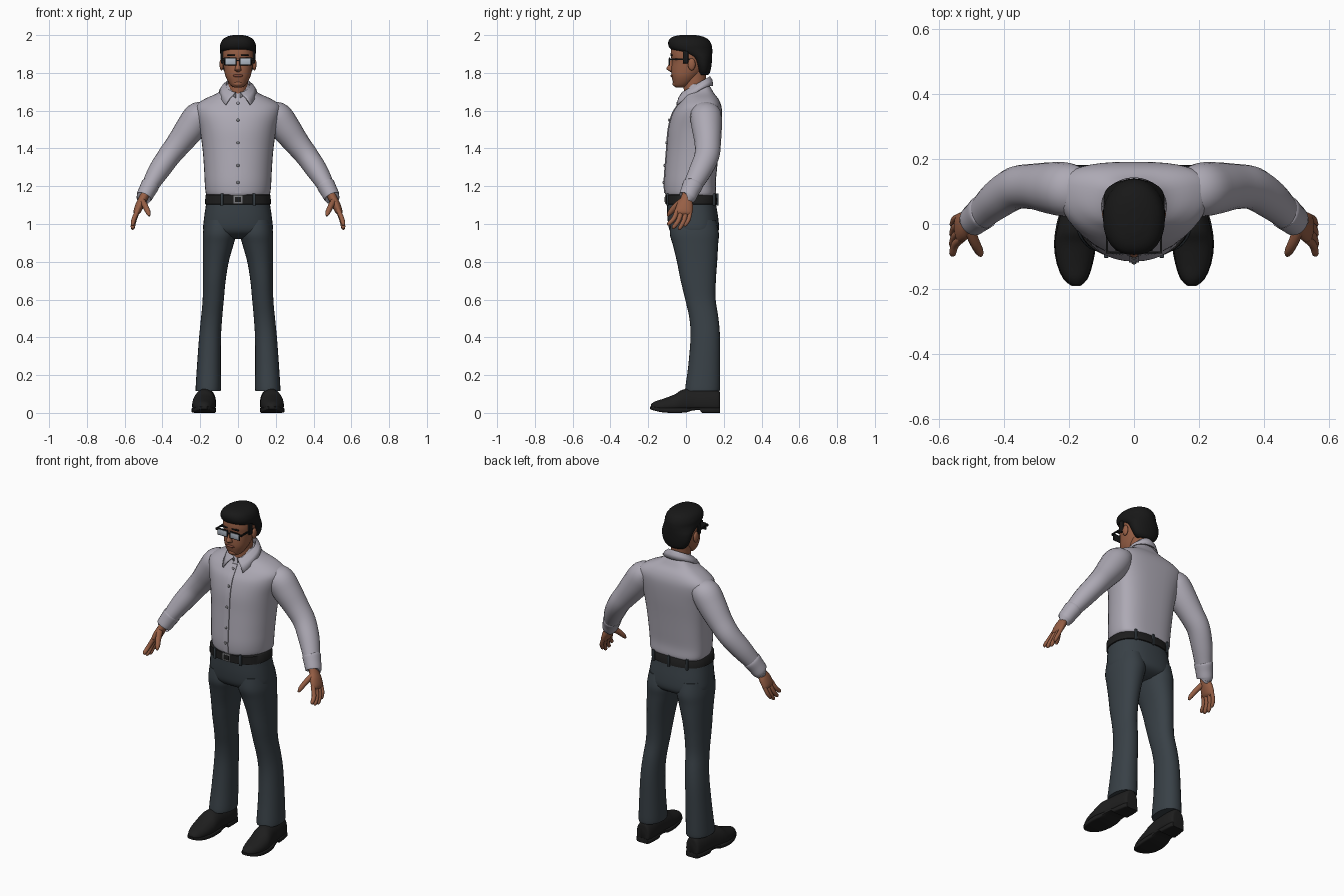
import bpy, bmesh, math
from mathutils import Vector


def material(name, rgb):
    m = bpy.data.materials.new(name)
    m.diffuse_color = (*rgb, 1)
    return m


SHIRT = material("shirt_grey", (0.42, 0.40, 0.46))
CLOTH = material("trouser_slate", (0.040, 0.052, 0.062))
SKIN = material("skin", (0.31, 0.115, 0.06))
LIP = material("lip", (0.21, 0.065, 0.04))
HAIR = material("hair_black", (0.009, 0.009, 0.009))
LEATHER = material("leather_black", (0.013, 0.013, 0.013))
GLASS = material("lens_blue_grey", (0.42, 0.47, 0.54))
METAL = material("metal_grey", (0.2, 0.2, 0.21))


def finish(name, bm, mat, angle=50):
    bmesh.ops.recalc_face_normals(bm, faces=bm.faces)
    me = bpy.data.meshes.new(name)
    bm.to_mesh(me)
    bm.free()
    me.materials.append(mat)
    ob = bpy.data.objects.new(name, me)
    bpy.context.collection.objects.link(ob)
    bpy.ops.object.select_all(action='DESELECT')
    ob.select_set(True)
    bpy.context.view_layer.objects.active = ob
    bpy.ops.object.shade_smooth_by_angle(angle=math.radians(angle))
    return ob


def resample(rows, k=4):
    """Catmull-Rom through rows of numbers."""
    out = []
    for i in range(len(rows) - 1):
        a, b, c, d = rows[max(i - 1, 0)], rows[i], rows[i + 1], rows[min(i + 2, len(rows) - 1)]
        for s in range(k):
            t = s / k
            out.append([0.5 * (2 * q + (r - p) * t + (2 * p - 5 * q + 4 * r - w) * t * t
                               + (3 * q - p - 3 * r + w) * t ** 3) for p, q, r, w in zip(a, b, c, d)])
    return out + [list(rows[-1])]


def skin_rings(name, rings, mat, angle=50):
    bm = bmesh.new()
    vs = [[bm.verts.new(p) for p in ring] for ring in rings]
    n = len(vs[0])
    for a, b in zip(vs, vs[1:]):
        for i in range(n):
            bm.faces.new((a[i], a[(i + 1) % n], b[(i + 1) % n], b[i]))
    bm.faces.new(vs[0])
    bm.faces.new(vs[-1])
    return finish(name, bm, mat, angle)


def power(v, e):
    return math.copysign(abs(v) ** e, v)


def loft(name, rows, mat, axis='z', mid=0.5, pf=2.0, pb=2.0, n=28, k=4, angle=50):
    """Rows are (height, centre, half width, front, back); front/back become low/high on axis y."""
    rings = []
    for h, cx, rx, lo, hi in resample(rows, k):
        c, ring = lo + (hi - lo) * mid, []
        for i in range(n):
            a = 2 * math.pi * i / n
            e = 2 / (pb if math.sin(a) > 0 else pf)
            x = cx + rx * power(math.cos(a), e)
            w = c + (hi - c if math.sin(a) > 0 else c - lo) * power(math.sin(a), e)
            ring.append((x, w, h) if axis == 'z' else (x, h, w))
        rings.append(ring)
    return skin_rings(name, rings, mat, angle)


def tube(name, rows, mat, s=1, n=20, k=4):
    """Rows are (x, y, z, radius across, radius fore-aft); s mirrors in x."""
    rows = resample(rows, k)
    pts = [Vector((r[0] * s, r[1], r[2])) for r in rows]
    rings = []
    for i, (p, r) in enumerate(zip(pts, rows)):
        t = (pts[min(i + 1, len(pts) - 1)] - pts[max(i - 1, 0)]).normalized()
        u = Vector((0, 1, 0)).cross(t).normalized()
        v = t.cross(u)
        rings.append([p + u * r[3] * math.cos(a) + v * r[4] * math.sin(a)
                      for a in (2 * math.pi * j / n for j in range(n))])
    return skin_rings(name, rings, mat)


def box(name, loc, size, mat, bevel=0.0):
    bm = bmesh.new()
    bmesh.ops.create_cube(bm, size=1)
    for v in bm.verts:
        v.co = Vector([v.co[i] * size[i] + loc[i] for i in range(3)])
    if bevel:
        bmesh.ops.bevel(bm, geom=bm.edges[:], offset=bevel, segments=2, affect='EDGES', profile=0.5)
    return finish(name, bm, mat, 35)


def ball(name, loc, size, mat):
    bm = bmesh.new()
    bmesh.ops.create_uvsphere(bm, u_segments=16, v_segments=10, radius=1)
    for v in bm.verts:
        v.co = Vector([v.co[i] * size[i] + loc[i] for i in range(3)])
    return finish(name, bm, mat)


# Shirt body: round front, flatter back
body = [(1.15, 0, .162, -.104, .155), (1.165, 0, .171, -.112, .16), (1.22, 0, .176, -.115, .158),
        (1.3, 0, .18, -.11, .165), (1.4, 0, .188, -.102, .175), (1.5, 0, .203, -.094, .186),
        (1.58, 0, .225, -.074, .191), (1.625, 0, .226, -.048, .187), (1.66, 0, .18, -.025, .173),
        (1.69, 0, .115, -.012, .15), (1.715, 0, .08, 0, .135), (1.74, 0, .06, .005, .12)]
loft("shirt_body", body, SHIRT, mid=.62, pf=2.15, pb=2.8, n=40)

# Front placket follows the chest line, with buttons on it
line = [(r[0], r[3]) for r in resample(body[1:9])]
skin_rings("shirt_placket", [[(-.015, y - .004, z), (.015, y - .004, z), (.015, y + .012, z), (-.015, y + .012, z)]
                             for z, y in line], SHIRT, 30)
for z in (1.22, 1.31, 1.43, 1.55, 1.64):
    y = min(line, key=lambda q: abs(q[0] - z))[1]
    ball("shirt_button", (0, y - .005, z), (.008, .004, .008), METAL if z < 1.6 else SHIRT)

# Folded collar, open at the throat with two points
bm = bmesh.new()
prev = None
for i in range(41):
    phi = math.radians(10 + 340 * i / 40)
    psi = math.radians(42 + 276 * i / 40)
    f, g = (1 + math.cos(phi)) / 2, (1 + math.cos(psi)) / 2
    top = Vector((.063 * math.sin(phi), .052 - .075 * math.cos(phi), 1.782 - .085 * f))
    low = Vector((.10 * math.sin(psi), .055 - (.142 if g > .5 else .088) * math.cos(psi), 1.732 - .132 * g * g))
    inner = Vector((top.x * .88, .052 + (top.y - .052) * .88, top.z - .04))
    bulge = (top + low) / 2 + Vector((.005 * math.sin(psi), -.006 * math.cos(psi), .004))
    cur = [bm.verts.new(p) for p in (inner, top, bulge, low)]
    if prev:
        for j in range(3):
            bm.faces.new((prev[j], cur[j], cur[j + 1], prev[j + 1]))
    prev = cur
collar = finish("shirt_collar", bm, SHIRT)
mod = collar.modifiers.new("thickness", 'SOLIDIFY')
mod.thickness = .007

# Sleeves, cuffs and hands
for s in (1, -1):
    tube("sleeve", [(.16, .10, 1.60, .05, .07), (.205, .105, 1.572, .078, .083), (.25, .11, 1.51, .079, .08),
                    (.31, .115, 1.43, .068, .07), (.365, .11, 1.36, .061, .066), (.42, .075, 1.28, .056, .06),
                    (.465, .035, 1.205, .045, .05), (.493, .012, 1.155, .04, .045)], SHIRT, s)
    tube("cuff", [(.461, .038, 1.212, .044, .049), (.464, .036, 1.207, .049, .054),
                  (.48, .022, 1.177, .046, .05), (.496, .009, 1.146, .043, .047), (.498, .007, 1.142, .038, .042)],
         SHIRT, s)
    tube("palm", [(.488, .015, 1.165, .025, .032), (.505, .003, 1.13, .023, .033), (.52, -.005, 1.10, .023, .043),
                  (.535, -.012, 1.065, .019, .046), (.54, -.014, 1.05, .01, .038)], SKIN, s)
    for base, tip, z, r in ((-.046, -.09, .992, .0125), (-.022, -.064, .975, .013),
                            (.002, -.032, .97, .0125), (.024, -.002, .987, .011)):
        m = (base + tip) / 2
        tube("finger", [(.53, base, 1.075, r, r), (.55, m + .004, (1.065 + z) / 2, r, r),
                        (.557, tip, z + .01, r * .85, r * .85), (.556, tip - .003, z, r * .35, r * .35)],
             SKIN, s, 10, 3)
    tube("thumb", [(.508, -.012, 1.125, .016, .02), (.49, -.055, 1.093, .015, .017),
                   (.475, -.085, 1.06, .013, .013), (.47, -.097, 1.042, .005, .005)], SKIN, s, 10, 3)

# Trousers
loft("trouser_seat", [(1.15, 0, .163, -.1, .154), (1.1, 0, .17, -.1, .16), (1.03, 0, .18, -.098, .171),
                      (.97, 0, .184, -.088, .174), (.94, 0, .165, -.06, .155), (.92, 0, .11, -.01, .11)],
     CLOTH, pf=2.4, pb=2.5, n=36)
for s in (1, -1):
    loft("trouser_leg", [(1.02, s * .098, .078, -.08, .16), (.95, s * .0975, .088, -.086, .174),
                         (.89, s * .105, .081, -.07, .17), (.8, s * .117, .068, -.048, .165),
                         (.7, s * .1255, .06, -.028, .158), (.6, s * .131, .056, -.004, .157),
                         (.5, s * .14, .056, .018, .172), (.4, s * .148, .058, .024, .18),
                         (.25, s * .154, .063, .012, .181), (.14, s * .157, .067, -.003, .181),
                         (.115, s * .158, .066, -.004, .178)], CLOTH, pf=2.2, pb=2.2)
    # Leather shoe with sole and heel
    loft("shoe", [(.18, s * .164, .026, .02, .1), (.172, s * .164, .042, .018, .12), (.12, s * .166, .05, .018, .128),
                  (.04, s * .172, .053, .018, .13), (-.02, s * .178, .06, .018, .122), (-.06, s * .181, .062, .018, .098),
                  (-.12, s * .182, .053, .018, .075), (-.165, s * .18, .036, .018, .06),
                  (-.186, s * .178, .016, .02, .045)], LEATHER, 'y', mid=.3, pf=4, pb=2.1)
    loft("sole", [(.181, s * .164, .03, 0, .028), (.17, s * .164, .045, 0, .028), (.085, s * .169, .052, 0, .028),
                  (.075, s * .17, .052, .014, .028), (.03, s * .174, .056, .012, .028), (-.0, s * .177, .061, .002, .028),
                  (-.06, s * .181, .065, 0, .028), (-.12, s * .182, .056, .002, .028),
                  (-.168, s * .18, .038, .012, .032), (-.19, s * .178, .014, .02, .034)],
         LEATHER, 'y', pf=6, pb=6, k=2, angle=35)

# Belt with loops and buckle
loft("belt", [(1.104, 0, .171, -.104, .161), (1.106, 0, .175, -.108, .165),
              (1.153, 0, .172, -.108, .162), (1.157, 0, .167, -.103, .158)], LEATHER, pf=2.4, pb=2.5, n=36, k=1)
box("belt_buckle", (0, -.109, 1.13), (.05, .006, .044), METAL, .002)
box("belt_buckle_centre", (0, -.111, 1.13), (.034, .005, .028), LEATHER, .001)
for x, y in ((.085, -.098), (-.085, -.098), (0, .166), (.11, .149), (-.11, .149)):
    box("belt_loop", (x, y, 1.13), (.014, .012, .064), CLOTH, .002)

# Neck and head
loft("neck", [(1.66, 0, .055, -.01, .11), (1.72, 0, .052, -.012, .105), (1.77, 0, .053, -.01, .105),
              (1.83, 0, .055, 0, .11)], SKIN)
loft("head", [(1.722, 0, .018, -.052, -.015), (1.732, 0, .036, -.063, .015), (1.755, 0, .053, -.07, .045),
              (1.785, 0, .067, -.077, .075), (1.82, 0, .075, -.078, .105), (1.86, 0, .081, -.075, .118),
              (1.9, 0, .084, -.081, .122), (1.95, 0, .078, -.072, .115), (1.98, 0, .05, -.04, .085)],
     SKIN, pf=2.3)
loft("nose", [(1.806, 0, .008, -.084, -.06), (1.813, 0, .017, -.095, -.06), (1.823, 0, .016, -.104, -.06),
              (1.845, 0, .011, -.092, -.06), (1.875, 0, .008, -.08, -.06)], SKIN, n=14)
ball("lips", (0, -.073, 1.785), (.027, .01, .008), LIP)
ball("chin", (0, -.056, 1.743), (.026, .016, .016), SKIN)

# Hair cap sweeping back from the forehead, with sideburns
loft("hair", [(1.79, 0, .05, .07, .118), (1.805, 0, .07, .062, .128), (1.84, 0, .087, .05, .135),
              (1.88, 0, .093, .025, .138), (1.905, 0, .094, -.03, .139), (1.925, 0, .095, -.08, .139),
              (1.95, 0, .094, -.094, .135), (1.975, 0, .082, -.09, .12), (1.992, 0, .058, -.068, .09),
              (2.0, 0, .025, -.03, .05)], HAIR, pf=2.4, n=32)
for s in (1, -1):
    box("sideburn", (s * .083, -.002, 1.885), (.014, .03, .07), HAIR, .004)
    ball("ear", (s * .087, .03, 1.845), (.011, .02, .032), SKIN)
    box("eyebrow", (s * .036, -.077, 1.893), (.042, .012, .007), HAIR, .002)
    # Glasses: rim, lens and temple arm
    box("glasses_rim", (s * .04, -.087, 1.861), (.066, .006, .042), HAIR, .002)
    box("glasses_lens", (s * .04, -.089, 1.86), (.056, .006, .031), GLASS, .002)
    box("glasses_temple", (s * .083, -.032, 1.872), (.006, .115, .009), HAIR)
    box("glasses_hinge", (s * .077, -.087, 1.872), (.018, .006, .012), HAIR)
box("glasses_bridge", (0, -.089, 1.866), (.02, .006, .007), HAIR)
